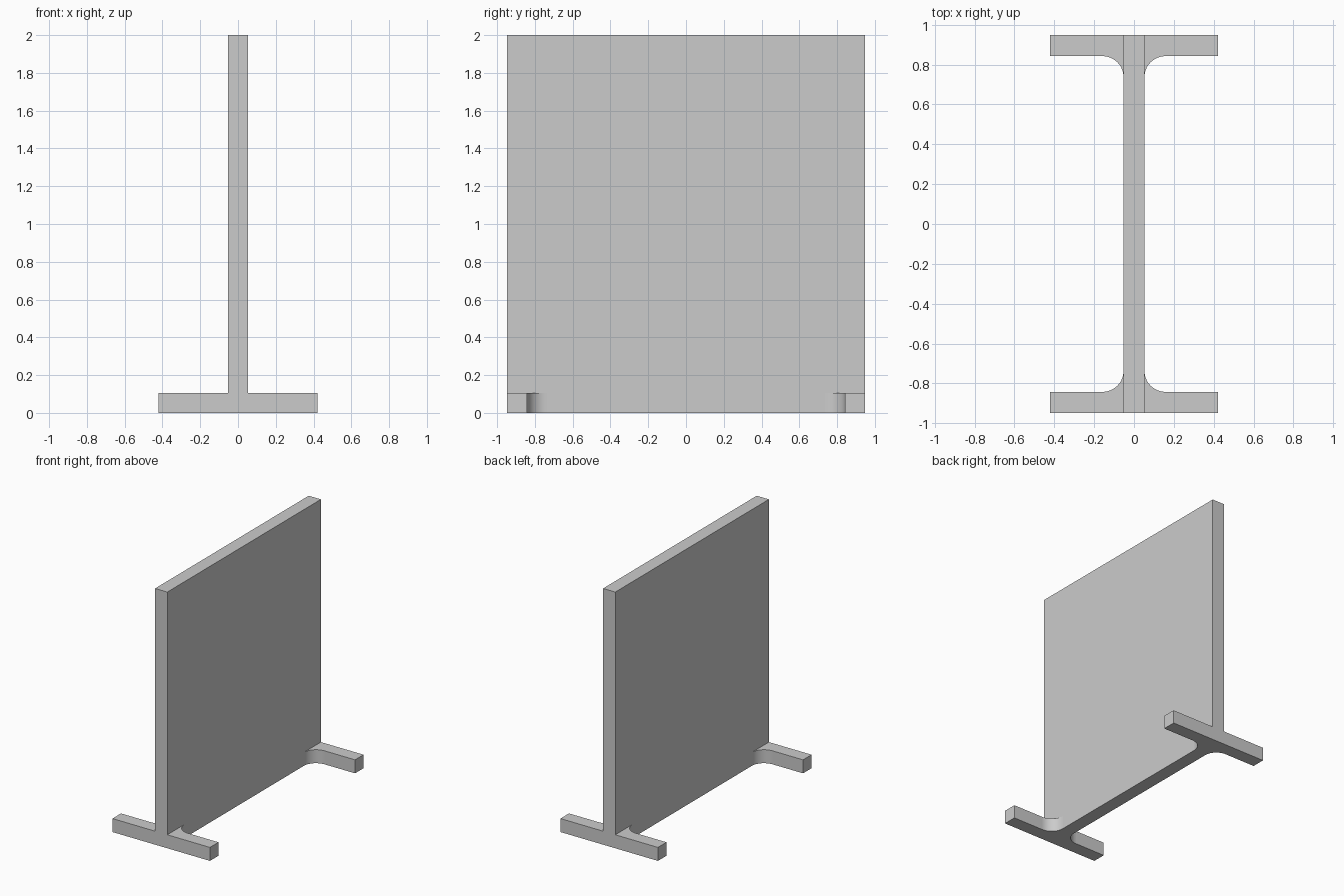
import bpy
import bmesh
from math import sin, cos, pi

cube = bpy.data.objects.get("Cube")
if cube:
    bpy.data.objects.remove(cube, do_unlink=True)

U = 2 / 19                      # board and foot thickness
HALF_T = U / 2                  # half the board thickness
FOOT_X, END_Y = 4 * U, 9 * U    # half foot length, half board width
STEPS = 12                      # segments per fillet

grey = bpy.data.materials.new("light_grey")
grey.use_nodes = True
grey.diffuse_color = (0.6, 0.6, 0.6, 1)
grey.node_tree.nodes["Principled BSDF"].inputs["Base Color"].default_value = (0.6, 0.6, 0.6, 1)


def prism(name, outline, height):
    """Extrude a counter-clockwise outline upwards from the floor."""
    bm = bmesh.new()
    face = bm.faces.new([bm.verts.new((x, y, 0)) for x, y in outline])
    top = bmesh.ops.extrude_face_region(bm, geom=[face])["geom"]
    bmesh.ops.translate(bm, vec=(0, 0, height),
                        verts=[v for v in top if isinstance(v, bmesh.types.BMVert)])
    bmesh.ops.recalc_face_normals(bm, faces=bm.faces)
    mesh = bpy.data.meshes.new(name)
    bm.to_mesh(mesh)
    bm.free()
    mesh.materials.append(grey)
    obj = bpy.data.objects.new(name, mesh)
    bpy.context.collection.objects.link(obj)
    return obj


# Base: two feet joined by a rail, with rounded inner corners
cx, cy = HALF_T + U, END_Y - 2 * U
quarter = [(FOOT_X, END_Y), (FOOT_X, END_Y - U)]
for i in range(STEPS + 1):
    a = pi / 2 * (1 + i / STEPS)
    quarter.append((cx + U * cos(a), cy + U * sin(a)))
right_side = quarter + [(x, -y) for x, y in reversed(quarter)]
outline = right_side + [(-x, y) for x, y in reversed(right_side)]
stand = prism("partition_stand", outline, U)

# Upright board, merged with the base into one solid
board = prism("board", [(-HALF_T, -END_Y), (HALF_T, -END_Y),
                        (HALF_T, END_Y), (-HALF_T, END_Y)], 2)
union = stand.modifiers.new("join_board", 'BOOLEAN')
union.operation = 'UNION'
union.solver = 'EXACT'
union.object = board
bpy.context.view_layer.objects.active = stand
stand.select_set(True)
bpy.ops.object.modifier_apply(modifier=union.name)
bpy.data.objects.remove(board, do_unlink=True)

# Clean flat faces and smooth only the fillets
bm = bmesh.new()
bm.from_mesh(stand.data)
bmesh.ops.remove_doubles(bm, verts=bm.verts, dist=0.0001)
bmesh.ops.dissolve_limit(bm, angle_limit=0.02, verts=bm.verts, edges=bm.edges)
for f in bm.faces:
    f.smooth = abs(f.normal.x) > 0.03 and abs(f.normal.y) > 0.03
bm.to_mesh(stand.data)
bm.free()
